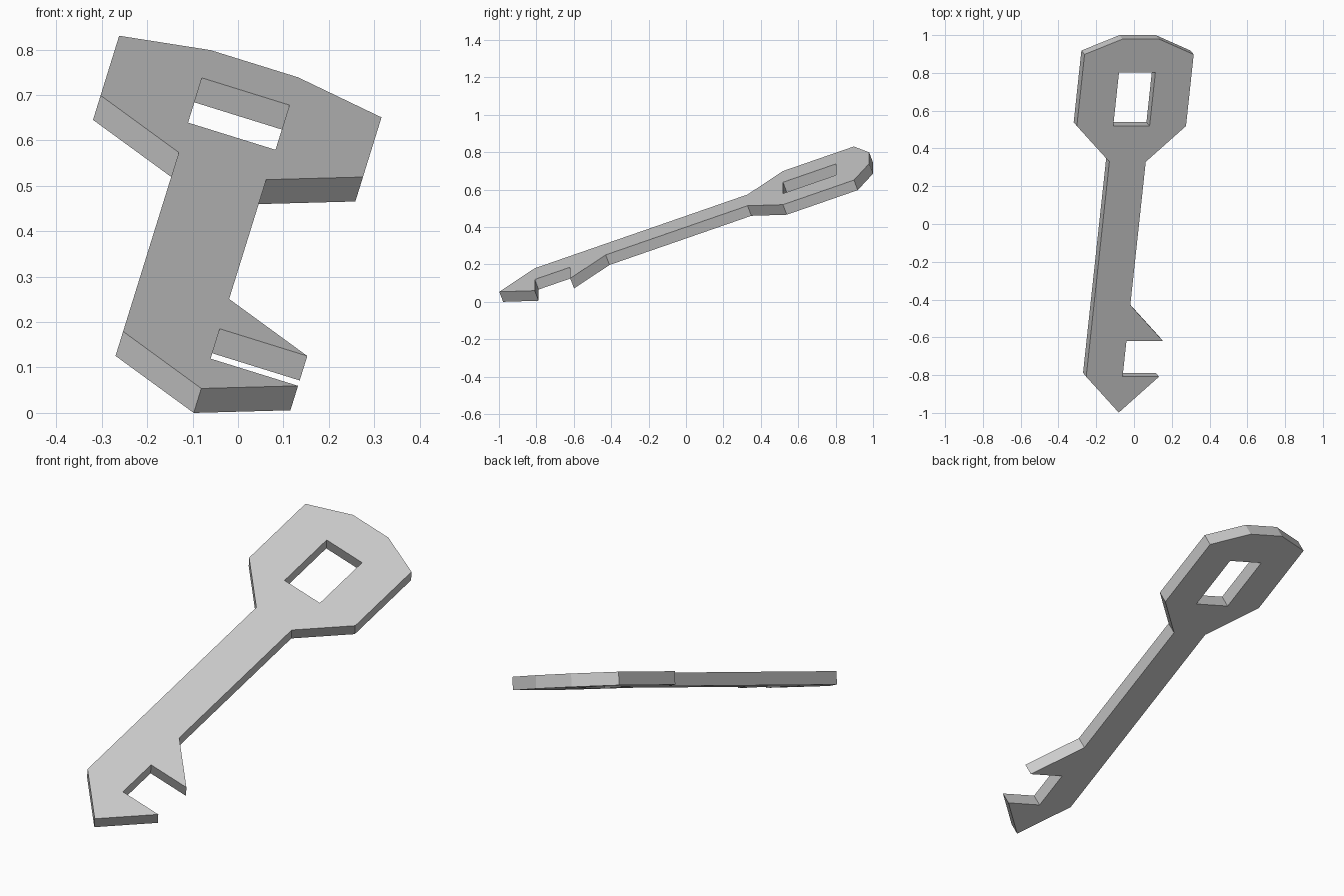
import bpy
import bmesh
from mathutils import Matrix, Vector

cube = bpy.data.objects.get("Cube")
if cube:
    bpy.data.objects.remove(cube, do_unlink=True)

# One flat grey
grey = bpy.data.materials.new("plain_grey")
grey.use_nodes = True
colour = (0.6, 0.6, 0.6, 1)
grey.diffuse_color = colour
grey.node_tree.nodes["Principled BSDF"].inputs["Base Color"].default_value = colour

# The key is drawn on a square grid: columns across, rows along the shaft
STEP = 0.2017
THICK = 0.06
outline = [(0, -7), (-1, -6), (-1, 0), (-2, 1), (-2, 3), (-1, 3.43), (0, 3.43),
           (1, 3), (1, 1), (0, 0), (0, -4), (1, -5), (0, -5), (0, -6), (1, -6)]
hole = [(-1, 1), (0, 1), (0, 2.5), (-1, 2.5)]


def add_loop(bm, points):
    verts = [bm.verts.new((0.028 + c * STEP, 0.35 + r * STEP, 0)) for c, r in points]
    return [bm.edges.new((v, verts[i - 1])) for i, v in enumerate(verts)]


# Flat key profile with its handle hole, extruded downwards
bm = bmesh.new()
edges = add_loop(bm, outline) + add_loop(bm, hole)
bmesh.ops.triangle_fill(bm, edges=edges, use_beauty=True, normal=(0, 0, 1))
bmesh.ops.dissolve_limit(bm, angle_limit=0.01, verts=bm.verts[:], edges=bm.edges[:])
top = bm.faces[:]
ret = bmesh.ops.extrude_face_region(bm, geom=top, use_keep_orig=True)
moved = [g for g in ret["geom"] if isinstance(g, bmesh.types.BMVert)]
bmesh.ops.translate(bm, verts=moved, vec=(0, 0, -THICK))
bmesh.ops.recalc_face_normals(bm, faces=bm.faces[:])

# Tilt the plate: rising to the back, dropping to its left
normal = Vector((0.311, -0.38, 1)).normalized()
across = Vector((1, 0, -0.311)).normalized()
along = normal.cross(across)
tilt = Matrix((across, along, normal)).transposed().to_4x4()
bm.transform(Matrix.Translation((0, 0, 0.408)) @ tilt)

mesh = bpy.data.meshes.new("key_plate")
bm.to_mesh(mesh)
bm.free()
mesh.materials.append(grey)
key = bpy.data.objects.new("key_plate", mesh)
bpy.context.collection.objects.link(key)
